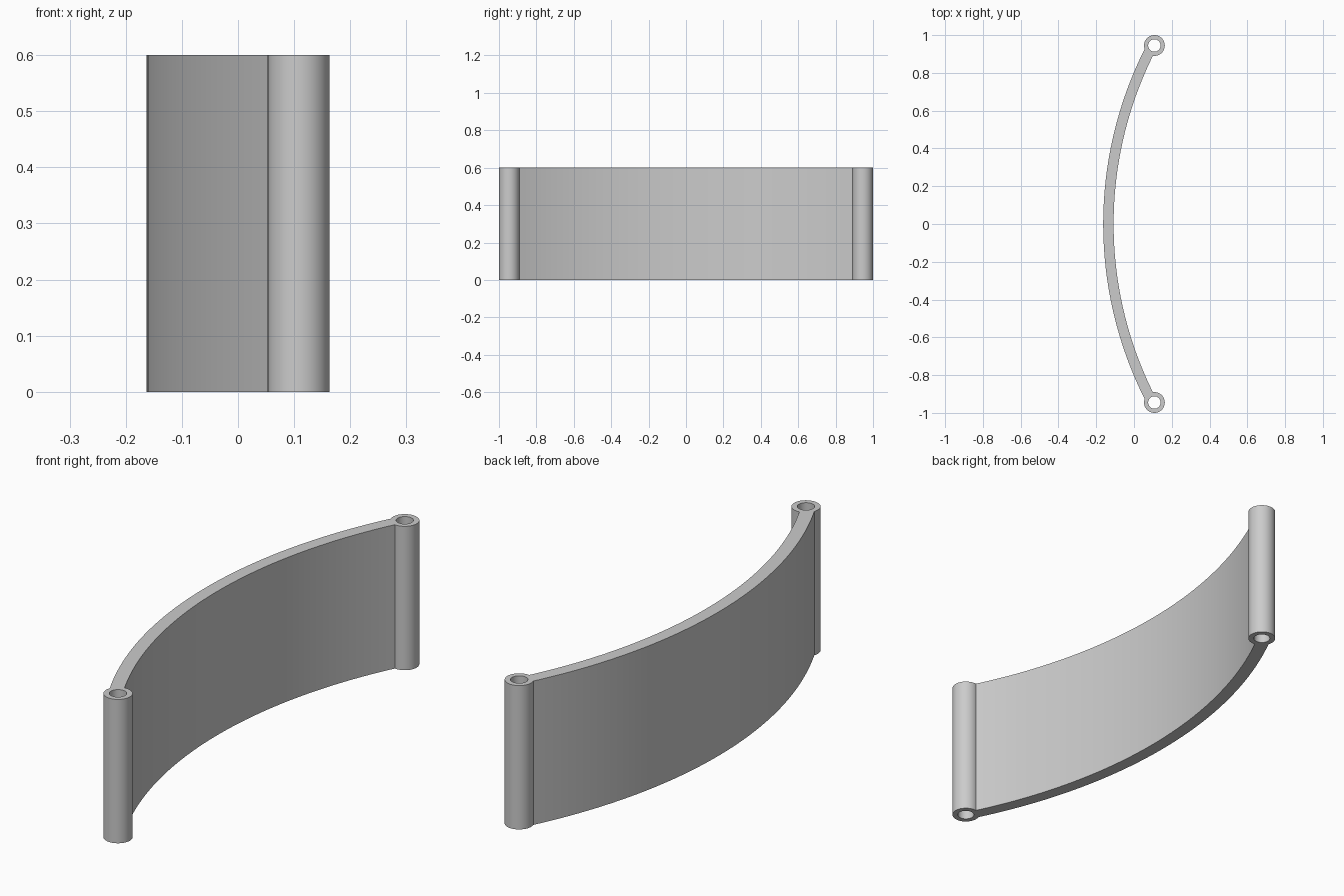
import bpy, bmesh
from math import sin, cos, asin, pi, radians

if "Cube" in bpy.data.objects:
    bpy.data.objects.remove(bpy.data.objects["Cube"], do_unlink=True)

HEIGHT = 0.6
TUBE_X, TUBE_Y = 0.108, 0.945
TUBE_R, HOLE_R = 0.055, 0.033
ARC_X, OUTER_R, INNER_R = 1.902, 2.065, 2.01

grey = bpy.data.materials.new("plain grey")
grey.use_nodes = True
colour = (0.6, 0.6, 0.6, 1)
grey.diffuse_color = colour
grey.node_tree.nodes["Principled BSDF"].inputs["Base Color"].default_value = colour


def extrude_strip(name, outer, inner, closed):
    """Build a wall of full height between two matching outlines."""
    bm = bmesh.new()
    a = [bm.verts.new((x, y, 0)) for x, y in outer]
    b = [bm.verts.new((x, y, 0)) for x, y in inner]
    n = len(a)
    for i in range(n if closed else n - 1):
        j = (i + 1) % n
        bm.faces.new((a[i], a[j], b[j], b[i]))
    top = bmesh.ops.extrude_face_region(bm, geom=bm.faces[:], use_keep_orig=True)
    verts = [v for v in top["geom"] if isinstance(v, bmesh.types.BMVert)]
    bmesh.ops.translate(bm, verts=verts, vec=(0, 0, HEIGHT))
    bmesh.ops.recalc_face_normals(bm, faces=bm.faces[:])
    mesh = bpy.data.meshes.new(name)
    bm.to_mesh(mesh)
    bm.free()
    mesh.materials.append(grey)
    obj = bpy.data.objects.new(name, mesh)
    bpy.context.collection.objects.link(obj)
    bpy.ops.object.select_all(action='DESELECT')
    obj.select_set(True)
    bpy.context.view_layer.objects.active = obj
    bpy.ops.object.shade_smooth_by_angle(angle=radians(30))


def arc(radius, end_y, steps=48):
    limit = asin(end_y / radius)
    angles = [limit * (2 * i / steps - 1) for i in range(steps + 1)]
    return [(ARC_X - radius * cos(t), radius * sin(t)) for t in angles]


def circle(y, radius, steps=48):
    angles = [2 * pi * i / steps for i in range(steps)]
    return [(TUBE_X + radius * cos(t), y + radius * sin(t)) for t in angles]


# Curved wall, ending inside the tube walls
extrude_strip("curved_panel", arc(OUTER_R, 0.935), arc(INNER_R, 0.897), False)

# Open hinge tubes at both ends
for name, y in (("front_tube", -TUBE_Y), ("back_tube", TUBE_Y)):
    extrude_strip(name, circle(y, TUBE_R), circle(y, HOLE_R), True)
